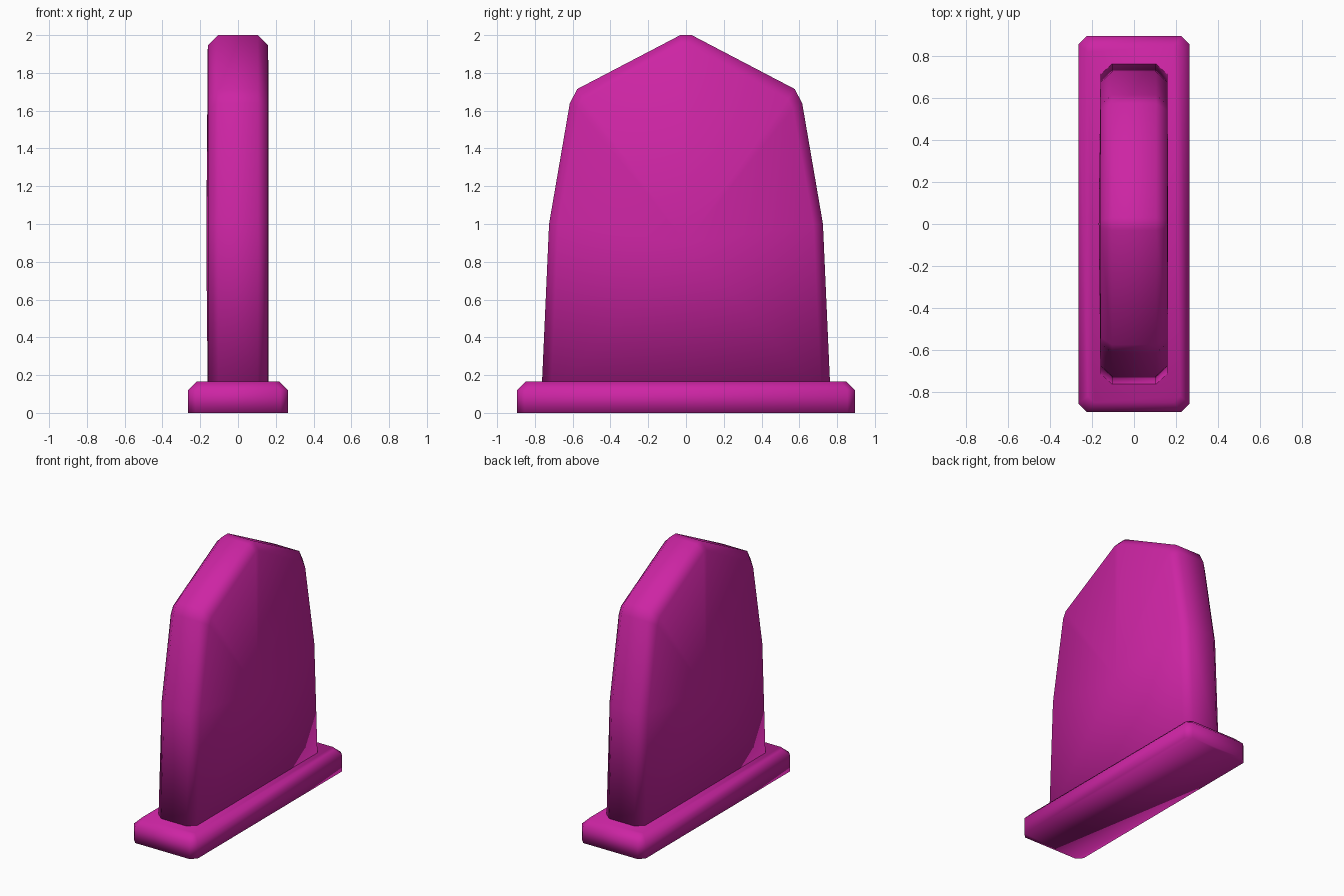
import bpy
import bmesh

cube = bpy.data.objects.get("Cube")
if cube:
    bpy.data.objects.remove(cube)

magenta = bpy.data.materials.new("magenta stone")
magenta.use_nodes = True
COLOUR = (0.61, 0.018, 0.37, 1)
magenta.diffuse_color = COLOUR
magenta.node_tree.nodes["Principled BSDF"].inputs["Base Color"].default_value = COLOUR


def loft(name, loops, start=None, end=None):
    """Bridge equal loops; close each end with a fan to a point, or a flat face."""
    bm = bmesh.new()
    rings = [[bm.verts.new(p) for p in loop] for loop in loops]
    n = len(rings[0])
    for a, b in zip(rings, rings[1:]):
        for i in range(n):
            j = (i + 1) % n
            bm.faces.new((a[i], a[j], b[j], b[i]))
    for ring, tip in ((rings[0], start), (rings[-1], end)):
        if tip is None:
            bm.faces.new(ring)
        else:
            v = bm.verts.new(tip)
            for i in range(n):
                bm.faces.new((ring[i], ring[(i + 1) % n], v))
    bmesh.ops.recalc_face_normals(bm, faces=bm.faces)
    for f in bm.faces:
        f.smooth = True
    mesh = bpy.data.meshes.new(name)
    bm.to_mesh(mesh)
    bm.free()
    mesh.materials.append(magenta)
    obj = bpy.data.objects.new(name, mesh)
    bpy.context.collection.objects.link(obj)
    return obj


def clipped_rectangle(hx, hy, z, cut):
    """Rectangle with its four corners cut off."""
    quarter = [(hx, hy - cut), (hx - cut, hy)]
    half = quarter + [(-x, y) for x, y in reversed(quarter)]
    return [(x, y, z) for x, y in half + [(-x, -y) for x, y in half]]


def slab_loop(x, half):
    """Mirror half of the upright outline across the middle."""
    points = half + [(-y, z) for y, z in reversed(half)]
    return [(x, y, z) for y, z in points]


# Plinth with cut corners and a chamfered top edge
loft("plinth", [
    clipped_rectangle(0.265, 0.895, 0, 0.04),
    clipped_rectangle(0.265, 0.895, 0.12, 0.04),
    clipped_rectangle(0.22, 0.85, 0.165, 0.03),
])

# Upright slab with a pointed top and chamfered edges
outer = [(0.765, 0.1), (0.725, 1.0), (0.615, 1.64), (0.575, 1.715), (0.03, 2.0)]
inner = [(0.715, 0.1), (0.675, 1.0), (0.567, 1.61), (0.54, 1.66), (0.02, 1.945)]
loft("upright_slab", [
    slab_loop(-0.16, inner), slab_loop(-0.105, outer),
    slab_loop(0.105, outer), slab_loop(0.16, inner),
], start=(-0.168, 0, 0.9), end=(0.162, 0, 0.9))
